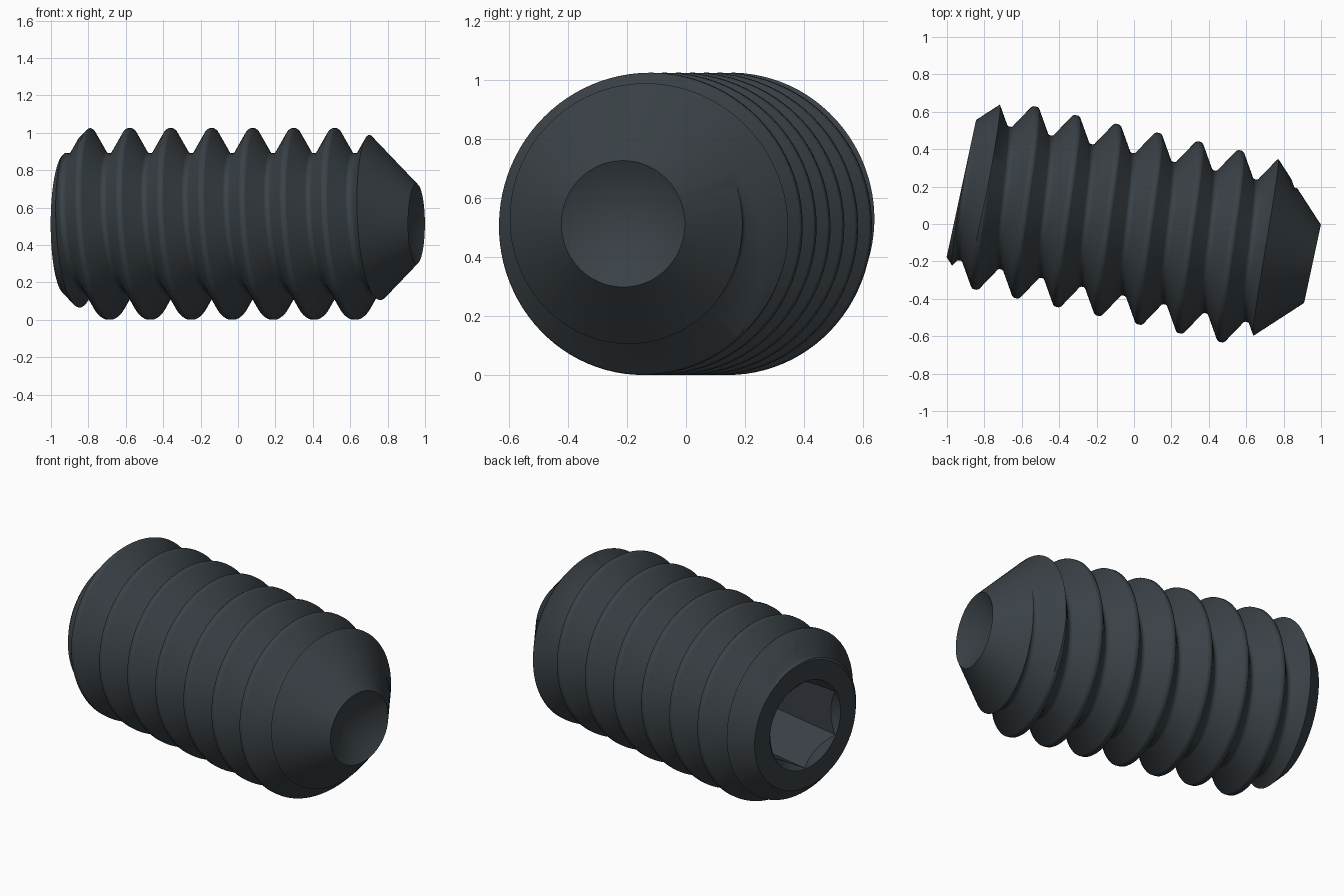
import bpy, bmesh, math
from mathutils import Vector

if "Cube" in bpy.data.objects:
    bpy.data.objects.remove(bpy.data.objects["Cube"], do_unlink=True)

PITCH, SIDES, TURNS = 0.224, 96, 12
TILT = math.radians(-12.1)

steel = bpy.data.materials.new("dark steel")
steel.use_nodes = True
steel.diffuse_color = (0.042, 0.053, 0.062, 1)
steel.node_tree.nodes["Principled BSDF"].inputs["Base Color"].default_value = steel.diffuse_color


def make_object(name, bm):
    bmesh.ops.recalc_face_normals(bm, faces=bm.faces)
    mesh = bpy.data.meshes.new(name)
    bm.to_mesh(mesh)
    bm.free()
    mesh.materials.append(steel)
    obj = bpy.data.objects.new(name, mesh)
    bpy.context.collection.objects.link(obj)
    return obj


def lathe(name, profile, sides, turn=0.0):
    """Solid of revolution around x from (x, radius) pairs that start and end on the axis."""
    bm = bmesh.new()
    rings = []
    for x, r in profile:
        if r == 0:
            rings.append([bm.verts.new((x, 0, 0))] * sides)
        else:
            angles = [turn + math.tau * j / sides for j in range(sides)]
            rings.append([bm.verts.new((x, r * math.cos(a), r * math.sin(a))) for a in angles])
    for a, b in zip(rings, rings[1:]):
        for j in range(sides):
            k = (j + 1) % sides
            bm.faces.new(list(dict.fromkeys((a[j], a[k], b[k], b[j]))))
    return make_object(name, bm)


def helical_rod(name):
    """Endless right-handed thread, longer than the screw, closed by fans at both ends."""
    half = [(0.010, 0.512), (0.019, 0.506), (0.094, 0.384), (0.104, 0.378)]
    tooth = [(-x, r) for x, r in reversed(half)] + half
    count = len(tooth)
    rows = count * TURNS
    start = 0.026 - 6 * PITCH
    bm = bmesh.new()
    grid = []
    for k in range(rows):
        dx, r = tooth[k % count]
        ring = []
        for j in range(SIDES):
            a = math.tau * j / SIDES
            x = start + dx + PITCH * (k // count + j / SIDES)
            ring.append(bm.verts.new((x, r * math.cos(a), r * math.sin(a))))
        grid.append(ring)
    for k in range(rows - 1):
        for j in range(SIDES):
            # the seam joins each row to the same row one pitch further on
            n, shift = ((j + 1), 0) if j < SIDES - 1 else (0, count)
            if k + shift + 1 < rows:
                bm.faces.new((grid[k][j], grid[k + shift][n],
                              grid[k + shift + 1][n], grid[k + 1][j]))
    poles = [bm.verts.new((x, 0, 0)) for x in (-1.8, 1.8)]
    for e in [e for e in bm.edges if e.is_boundary]:
        a, b = e.verts
        bm.faces.new((a, b, poles[int(a.co.x + b.co.x > 0)]))
    return make_object(name, bm)


def apply_boolean(target, cutter, operation):
    mod = target.modifiers.new(operation.lower(), 'BOOLEAN')
    mod.operation, mod.object, mod.solver = operation, cutter, 'EXACT'
    bpy.context.view_layer.objects.active = target
    bpy.ops.object.modifier_apply(modifier=mod.name)
    bpy.data.objects.remove(cutter, do_unlink=True)


# Threaded shank
screw = helical_rod("set_screw")

# Chamfered socket end, tapered point and cupped tip
envelope = lathe("envelope", [(-0.942, 0), (-0.942, 0.375), (-0.777, 0.54), (0.652, 0.54),
                              (0.978, 0.214), (0.853, 0)], SIDES)
apply_boolean(screw, envelope, 'INTERSECT')

# Hexagonal socket with a countersunk mouth
hexagon = lathe("hex_cutter", [(-1.1, 0), (-1.1, 0.259), (-0.45, 0.259), (-0.36, 0)], 6, math.pi / 6)
apply_boolean(screw, hexagon, 'DIFFERENCE')
mouth = lathe("mouth_cutter", [(-0.982, 0), (-0.982, 0.302), (-0.68, 0)], SIDES)
apply_boolean(screw, mouth, 'DIFFERENCE')

# Place the screw lying down, turned slightly
screw.location = Vector((-0.002, -0.008, 0.5125))
screw.rotation_euler.z = TILT
bpy.ops.object.select_all(action='DESELECT')
screw.select_set(True)
bpy.context.view_layer.objects.active = screw
bpy.ops.object.shade_smooth_by_angle(angle=math.radians(35))
